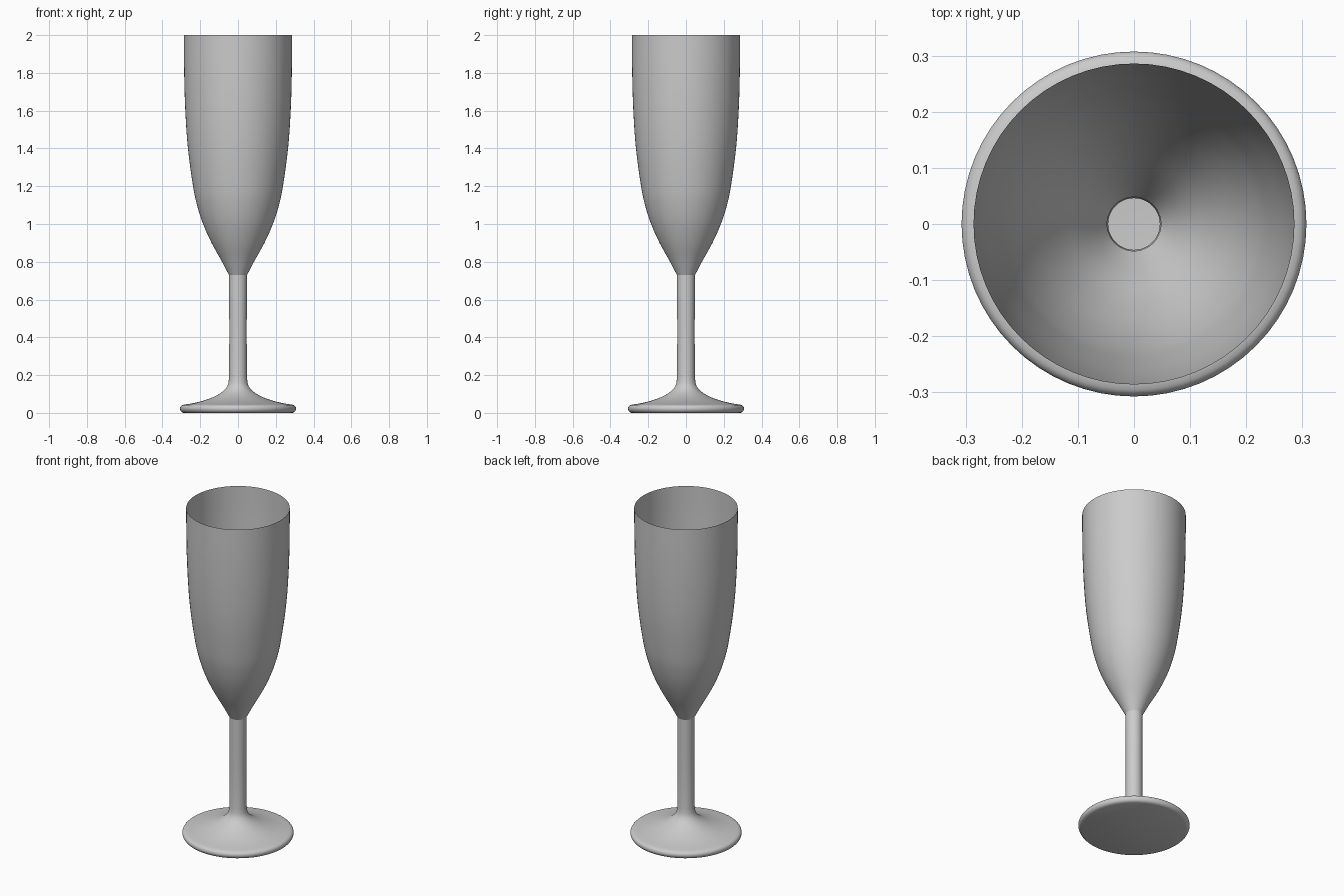
import bpy, bmesh, math
from mathutils import Vector

cube = bpy.data.objects.get("Cube")
if cube:
    bpy.data.objects.remove(cube, do_unlink=True)

SEGMENTS = 64

grey = bpy.data.materials.new("plain grey")
grey.use_nodes = True
colour = (0.6, 0.6, 0.6, 1)
grey.diffuse_color = colour
grey.node_tree.nodes["Principled BSDF"].inputs["Base Color"].default_value = colour


def smooth_profile(points, steps=4):
    """Run a Catmull-Rom curve through (radius, height) points."""
    p = [Vector(q) for q in points]
    p = [2 * p[0] - p[1]] + p + [2 * p[-1] - p[-2]]
    out = []
    for a, b, c, d in zip(p, p[1:], p[2:], p[3:]):
        for i in range(steps):
            t = i / steps
            out.append(0.5 * (2 * b + (c - a) * t + (2 * a - 5 * b + 4 * c - d) * t**2
                              + (3 * b - a - 3 * c + d) * t**3))
    return out + [p[-2]]


def lathe(name, profile, cap_bottom=False):
    """Revolve a profile, listed from bottom to top, into a thin shell."""
    bm = bmesh.new()
    rings = []
    for r, z in profile:
        angles = [math.tau * i / SEGMENTS for i in range(SEGMENTS)]
        rings.append([bm.verts.new((r * math.cos(a), r * math.sin(a), z)) for a in angles])
    for low, high in zip(rings, rings[1:]):
        for i in range(SEGMENTS):
            j = (i + 1) % SEGMENTS
            bm.faces.new((low[i], low[j], high[j], high[i]))
    if cap_bottom:
        bm.faces.new(list(reversed(rings[0])))
    mesh = bpy.data.meshes.new(name)
    bm.to_mesh(mesh)
    bm.free()
    mesh.materials.append(grey)
    obj = bpy.data.objects.new(name, mesh)
    bpy.context.collection.objects.link(obj)
    bpy.ops.object.select_all(action="DESELECT")
    obj.select_set(True)
    bpy.context.view_layer.objects.active = obj
    bpy.ops.object.shade_smooth_by_angle(angle=math.radians(40))
    return obj


# Open, thin-walled bowl
lathe("bowl", smooth_profile([
    (0.048, 0.73), (0.09, 0.81), (0.14, 0.9), (0.185, 1.0), (0.217, 1.1),
    (0.238, 1.2), (0.265, 1.4), (0.279, 1.6), (0.285, 1.8), (0.286, 2.0)]))

# Hollow stem flaring into the foot, with a rounded rim and flat underside
rim = [(0.288, 0), (0.299, 0.005), (0.306, 0.015), (0.307, 0.026), (0.302, 0.036),
       (0.288, 0.043)]
flare = [(0.24, 0.051), (0.19, 0.063), (0.14, 0.08), (0.1, 0.1), (0.07, 0.123),
         (0.053, 0.15), (0.047, 0.19)]
lathe("stem_and_foot", smooth_profile(rim + flare, 3) + [(0.046, 0.45), (0.048, 0.73)],
      cap_bottom=True)
